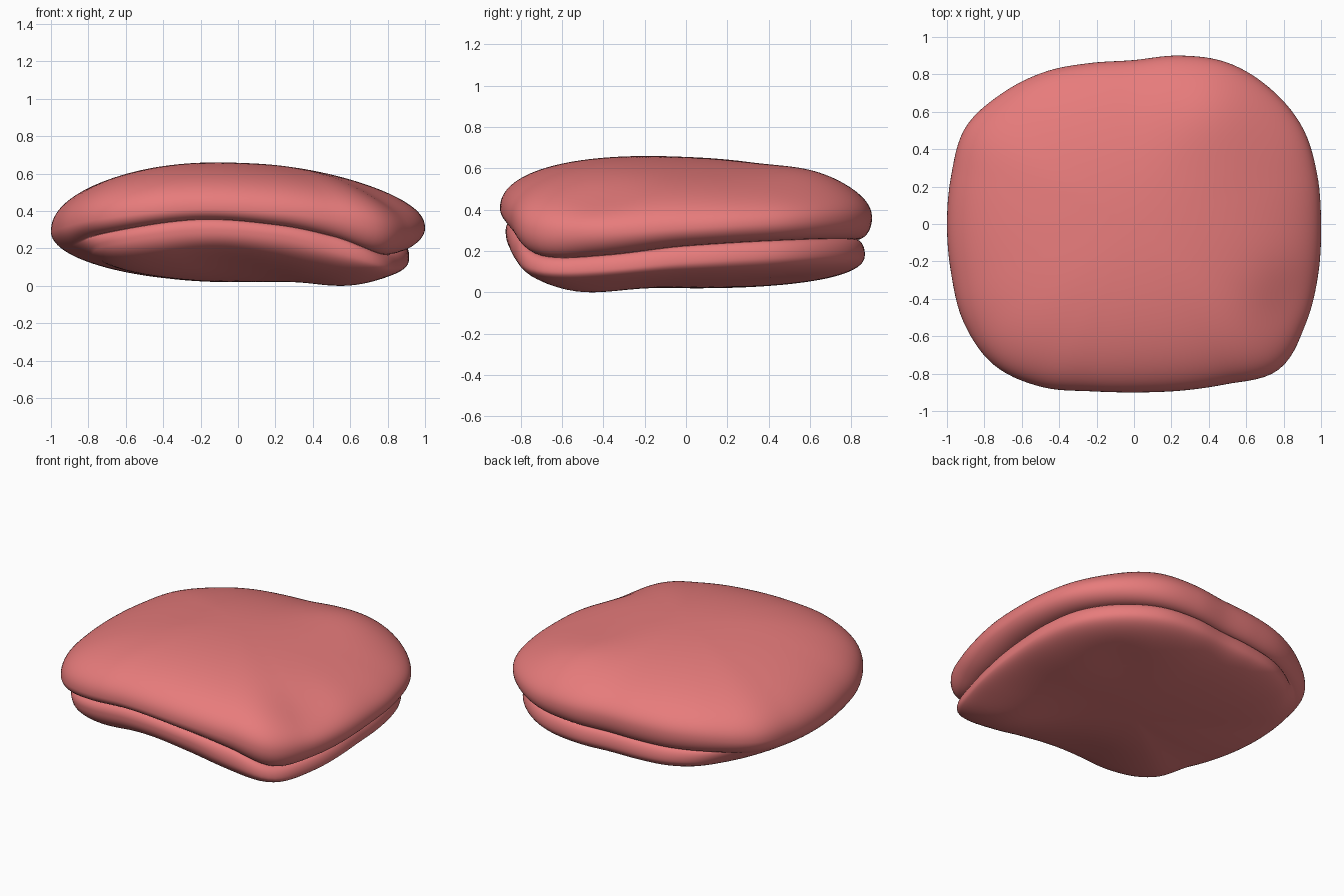
import bpy, math

if "Cube" in bpy.data.objects:
    bpy.data.objects.remove(bpy.data.objects["Cube"])

N = 160  # steps around the body


def periodic(keys, deg):
    """Smooth periodic interpolation through (degree, value) keys."""
    n = len(keys)

    def key(i):
        d, v = keys[i % n]
        return d + 360 * (i // n), v
    i = max(k for k in range(-1, n) if key(k)[0] <= deg)
    (d0, v0), (d1, v1), (d2, v2), (d3, v3) = [key(i + k) for k in (-1, 0, 1, 2)]
    h = d2 - d1
    t = (deg - d1) / h
    m1 = (v2 - v0) / (d2 - d0) * h
    m2 = (v3 - v1) / (d3 - d1) * h
    return ((2*t**3 - 3*t*t + 1) * v1 + (t**3 - 2*t*t + t) * m1
            + (3*t*t - 2*t**3) * v2 + (t**3 - t*t) * m2)


def bump(x, y, cx, cy, size, amount):
    return amount * math.exp(-((x - cx)**2 + (y - cy)**2) / (2 * size**2))


# Plan outline radius, every 15 degrees from +x
outline = [1.0, 1.015, 1.04, 1.03, 1.0, .936, .88, .895, .945, .995, 1.04, 1.012,
           1.0, 1.012, 1.05, 1.06, 1.0, .922, .897, .92, .985, 1.095, 1.06, 1.02]
radius = [(15 * i, r) for i, r in enumerate(outline)]

# Heights of rim, groove and lower lip; lip width; seam strength (fades on the left fold)
angles = [0, 45, 90, 125, 155, 180, 205, 222, 255, 285, 303, 318, 335]
rim = list(zip(angles, [.31, .35, .36, .34, .30, .29, .31, .35, .41, .39, .35, .29, .285]))
groove = list(zip(angles, [.225, .26, .25, .235, .22, .23, .25, .285, .355, .325, .265, .175, .18]))
lip = list(zip(angles, [.15, .19, .18, .17, .16, .18, .19, .23, .30, .27, .19, .11, .11]))
lip_width = list(zip(angles, [.915, .95, .965, .97, .97, .97, .97, .97, .97, .97, .975, .965, .93]))
seam = list(zip(angles, [1, 1, 1, .9, .1, 0, .1, .8, 1, 1, 1, 1, 1]))


def top_height(x, y):
    return (.655 - .04*y - .03*x - .05*x*x + bump(x, y, .45, .68, .22, .06)
            + bump(x, y, .88, -.45, .15, -.06))


def bottom_height(x, y):
    return (.02 + bump(x, y, .62, -.52, .2, -.05) + bump(x, y, -.1, -.75, .25, .07)
            + bump(x, y, .5, .45, .15, .02))


def dome(s, p):
    return max(0, 1 - s**p) ** (1 / p)


def profile(deg):
    """Points from near the top centre, over the rim and seam, to near the bottom centre."""
    a = math.radians(deg)
    ca, sa = math.cos(a), math.sin(a)
    R, zr, zg, zl, w, f = [periodic(k, deg) for k in (radius, rim, groove, lip, lip_width, seam)]
    f = min(1, max(0, f))
    pts = []
    for i in range(1, 41):                       # upper skin
        s = math.sin(math.pi / 2 * i / 40)
        x, y = R * s * ca, R * s * sa
        pts.append((x, y, zr + (top_height(x, y) - zr) * dome(s, 2.2)))
    g = w - .045
    lower = []
    for i in range(1, 13):                       # upper layer curling into the groove
        b = math.pi / 2 * i / 12
        lower.append((g + (1 - g) * math.cos(b), zr - (zr - zg) * math.sin(b), None))
    for i in range(1, 11):                       # groove out to the lower lip
        b = math.pi / 2 * i / 10
        lower.append((g + (w - g) * math.sin(b), zg - (zg - zl) * (1 - math.cos(b)), None))
    for i in range(1, 36):                       # underside
        q = math.cos(math.pi / 2 * i / 36)
        lower.append((w * q, zl, q))
    for i, (s, z, q) in enumerate(lower, 1):
        b = math.pi / 2 * i / (len(lower) + 1)
        s2 = math.cos(b)                         # plain rounded side used at the fold
        s = f * s + (1 - f) * s2
        x, y = R * s * ca, R * s * sa
        base = bottom_height(x, y)
        if q is not None:
            z = zl - (zl - base) * dome(q, 2.4)
        z = f * z + (1 - f) * (zr - (zr - base) * math.sin(b))
        pts.append((x, y, z))
    return pts


# Folded soft body
verts = [(0, 0, top_height(0, 0)), (0, 0, bottom_height(0, 0))]
for j in range(N):
    verts += profile(360 * j / N)
M = (len(verts) - 2) // N
faces = []
for j in range(N):
    a, b = 2 + j * M, 2 + (j + 1) % N * M
    faces.append((0, a, b))
    faces += [(a + i, a + i + 1, b + i + 1, b + i) for i in range(M - 1)]
    faces.append((a + M - 1, 1, b + M - 1))
low = min(v[2] for v in verts)
mid = [(min(v[k] for v in verts) + max(v[k] for v in verts)) / 2 for k in (0, 1)]
verts = [(x - mid[0], y - mid[1], z - low) for x, y, z in verts]

mesh = bpy.data.meshes.new("folded_bun")
mesh.from_pydata(verts, [], faces)
mesh.update()
mesh.shade_smooth()
body = bpy.data.objects.new("folded_bun", mesh)
bpy.context.collection.objects.link(body)

# Soft pink-red skin
skin = bpy.data.materials.new("soft_red")
skin.diffuse_color = (0.8, 0.2, 0.2, 1)
skin.use_nodes = True
skin.node_tree.nodes["Principled BSDF"].inputs["Base Color"].default_value = skin.diffuse_color
mesh.materials.append(skin)
